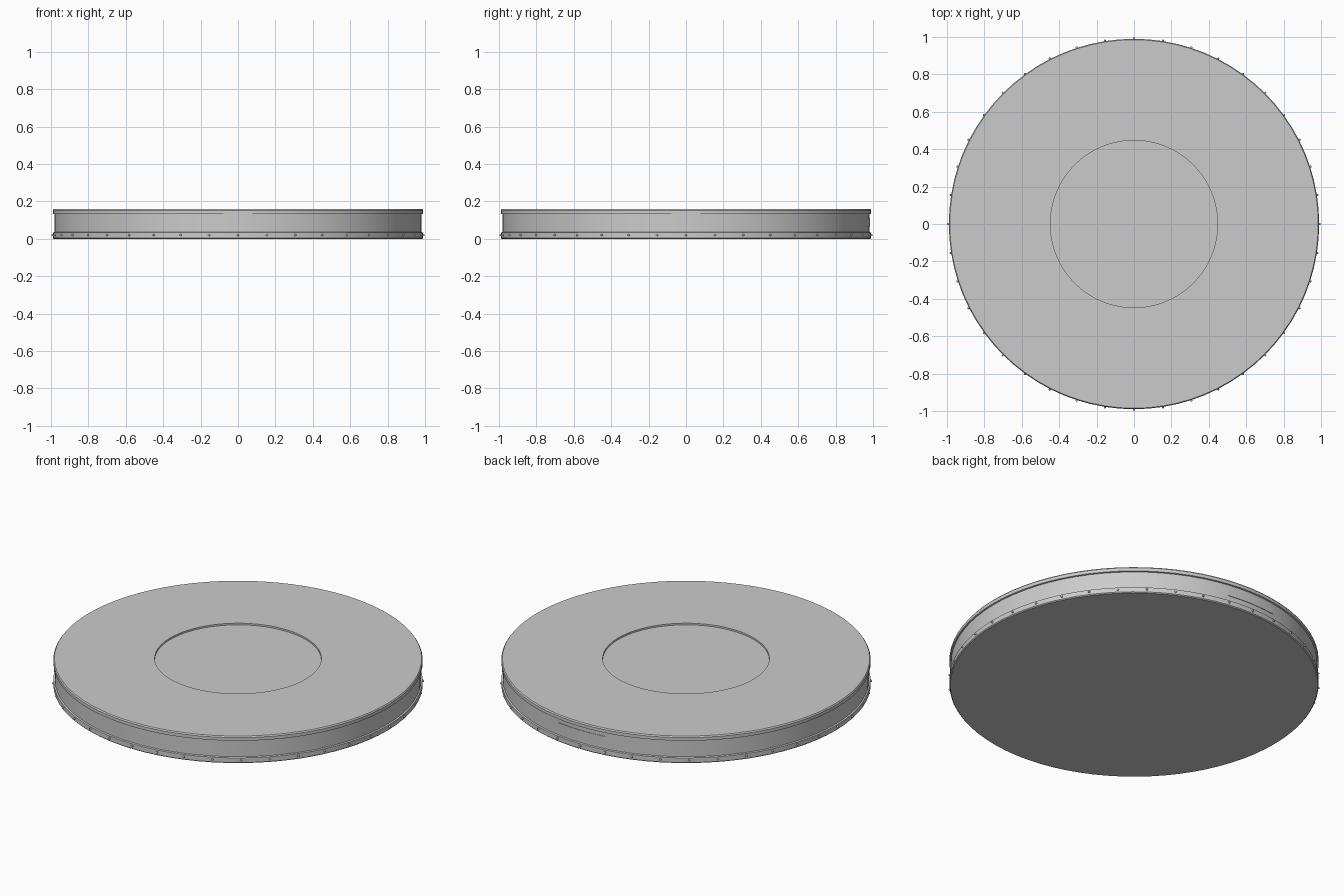
import bpy, bmesh, math

if "Cube" in bpy.data.objects:
    bpy.data.objects.remove(bpy.data.objects["Cube"])


def finish(name, bm, angle=30):
    bmesh.ops.remove_doubles(bm, verts=bm.verts, dist=1e-5)
    bmesh.ops.recalc_face_normals(bm, faces=bm.faces)
    mesh = bpy.data.meshes.new(name)
    bm.to_mesh(mesh)
    bm.free()
    ob = bpy.data.objects.new(name, mesh)
    bpy.context.collection.objects.link(ob)
    bpy.ops.object.select_all(action='DESELECT')
    ob.select_set(True)
    bpy.context.view_layer.objects.active = ob
    bpy.ops.object.shade_smooth_by_angle(angle=math.radians(angle))
    return ob


def lathe(name, profile, start=0.0, sweep=math.tau, steps=80, closed=False):
    bm = bmesh.new()
    vs = [bm.verts.new((r * math.cos(start), r * math.sin(start), z)) for r, z in profile]
    pairs = list(zip(vs, vs[1:])) + ([(vs[-1], vs[0])] if closed else [])
    edges = [bm.edges.new(p) for p in pairs]
    bmesh.ops.spin(bm, geom=vs + edges, cent=(0, 0, 0), axis=(0, 0, 1),
                   angle=sweep, steps=steps)
    return finish(name, bm)


# Round body: bottom flange, straight wall, top flange, shallow central recess
lathe("platform_body", [
    (0, 0), (0.985, 0), (0.99, 0.005), (0.99, 0.033), (0.982, 0.036),
    (0.982, 0.132), (0.99, 0.134), (0.99, 0.153), (0.985, 0.16),
    (0.447, 0.16), (0.447, 0.15), (0, 0.15)])

# Thin service panel on the back wall
lathe("back_panel", [(0.975, 0.066), (0.985, 0.066), (0.985, 0.11), (0.975, 0.11)],
      math.radians(81), math.radians(18), 4, True)

# Ring of small rivets around the bottom flange
bm = bmesh.new()
for i in range(40):
    a = math.tau * i / 40
    ball = bmesh.ops.create_uvsphere(bm, u_segments=10, v_segments=6, radius=0.006)
    bmesh.ops.translate(bm, verts=ball["verts"],
                        vec=(0.992 * math.cos(a), 0.992 * math.sin(a), 0.02))
finish("flange_rivets", bm, 60)
